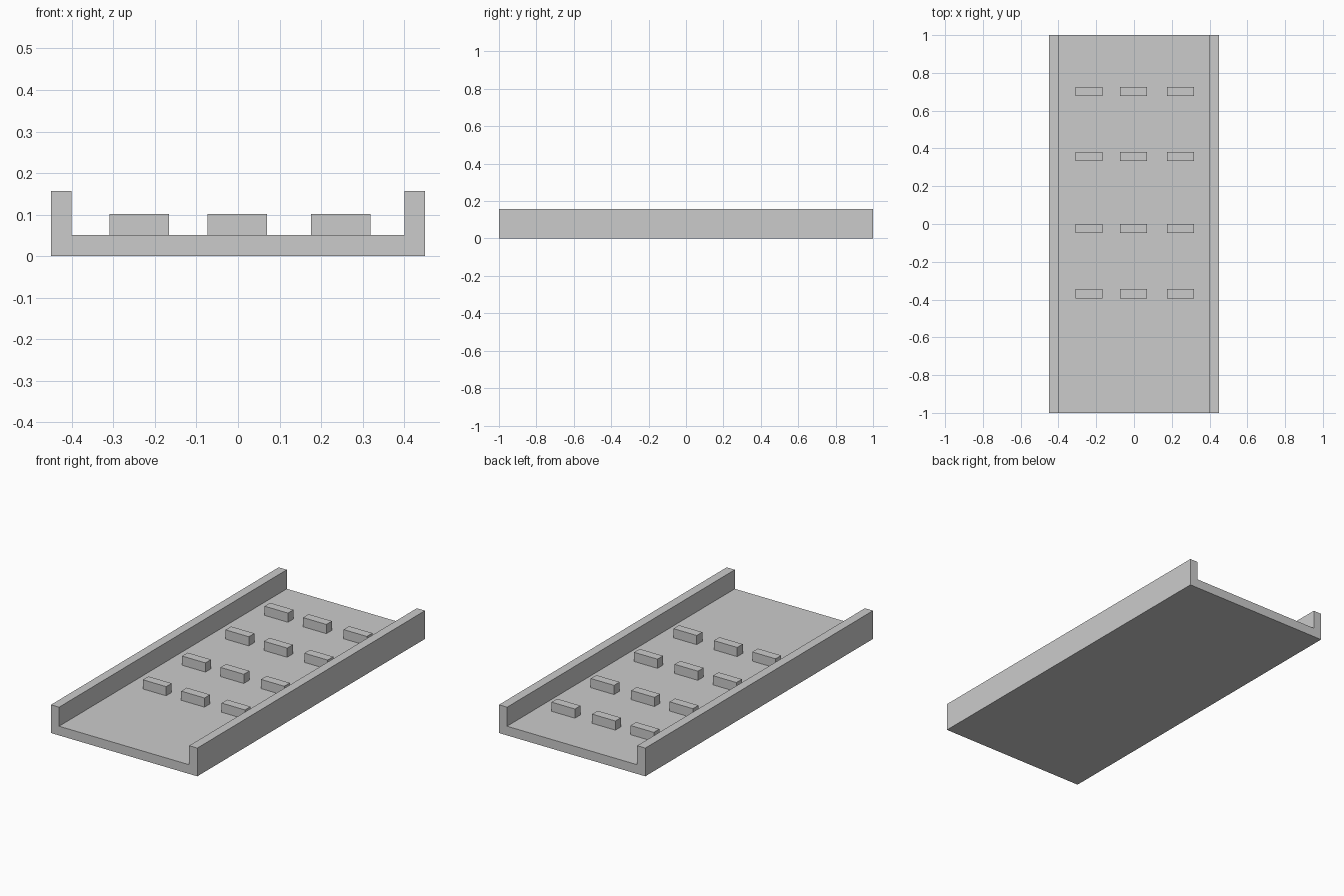
import bpy, bmesh

if "Cube" in bpy.data.objects:
    bpy.data.objects.remove(bpy.data.objects["Cube"])


def extrude_profile(name, points, y0, y1):
    """Extrude a closed x-z outline along y."""
    bm = bmesh.new()
    face = bm.faces.new([bm.verts.new((x, y0, z)) for x, z in points])
    ext = bmesh.ops.extrude_face_region(bm, geom=[face])
    verts = [g for g in ext["geom"] if isinstance(g, bmesh.types.BMVert)]
    bmesh.ops.translate(bm, verts=verts, vec=(0, y1 - y0, 0))
    bmesh.ops.recalc_face_normals(bm, faces=bm.faces[:])
    mesh = bpy.data.meshes.new(name)
    bm.to_mesh(mesh)
    bm.free()
    obj = bpy.data.objects.new(name, mesh)
    bpy.context.collection.objects.link(obj)
    return obj


FLOOR, RIM, BLOCK_TOP = 0.051, 0.157, 0.102

# Channel: floor slab with a raised wall along each long side
half = [(0.45, 0), (0.45, RIM), (0.4, RIM), (0.4, FLOOR)]
outline = half + [(-x, z) for x, z in reversed(half)]
extrude_profile("channel", outline, -1, 1)

# Blocks: four rows of three standing on the floor
for row, y in enumerate((-0.369, -0.024, 0.357, 0.701)):
    for col, x in enumerate((-0.238, -0.002, 0.247)):
        w, d = 0.0717, 0.0245
        rect = [(x - w, FLOOR), (x + w, FLOOR), (x + w, BLOCK_TOP), (x - w, BLOCK_TOP)]
        extrude_profile(f"block_{row + 1}_{col + 1}", rect, y - d, y + d)
